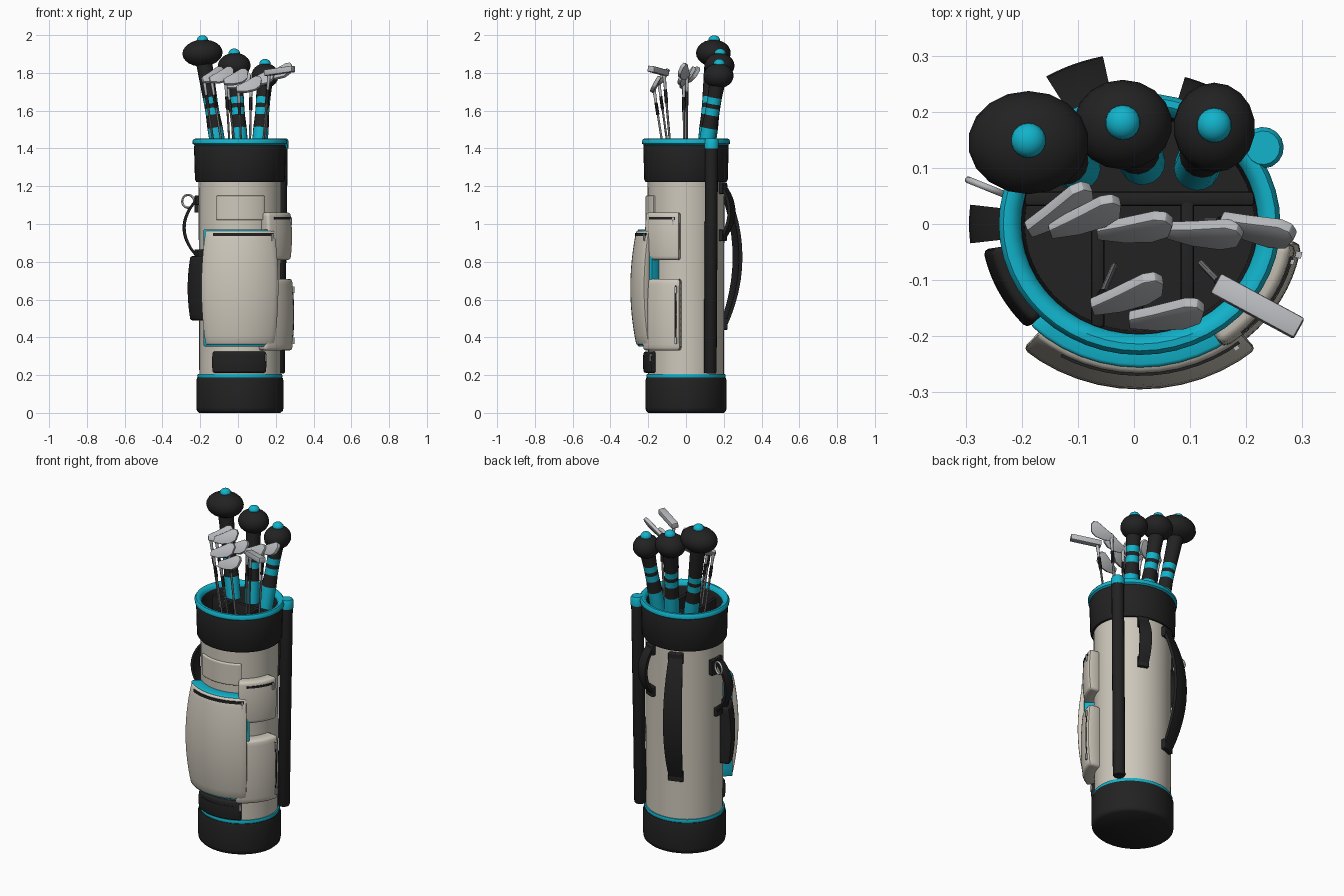
import bpy, bmesh
from math import sin, cos, pi, radians
from mathutils import Vector, Matrix

if "Cube" in bpy.data.objects:
    bpy.data.objects.remove(bpy.data.objects["Cube"])

AXIS_X, OVAL = 0.01, 0.93   # bag axis and front-to-back squash


def material(name, *rgb):
    m = bpy.data.materials.new(name)
    m.use_nodes = True
    m.diffuse_color = (*rgb, 1)
    m.node_tree.nodes["Principled BSDF"].inputs["Base Color"].default_value = (*rgb, 1)
    return m


BLACK = material("black fabric", 0.016, 0.016, 0.016)
CREAM = material("cream canvas", 0.62, 0.58, 0.5)
CYAN = material("cyan trim", 0.006, 0.45, 0.6)
SILVER = material("silver metal", 0.48, 0.49, 0.51)
STEEL = material("steel shaft", 0.2, 0.2, 0.21)


def finish(name, bm, mats, bevel=0.0, sharp=45):
    bmesh.ops.remove_doubles(bm, verts=bm.verts, dist=1e-5)
    bmesh.ops.recalc_face_normals(bm, faces=bm.faces)
    if bevel:
        edges = [e for e in bm.edges if e.calc_face_angle(0) > radians(40)]
        bmesh.ops.bevel(bm, geom=edges, offset=bevel, segments=2, profile=0.5,
                        affect='EDGES', clamp_overlap=True)
    for f in bm.faces:
        f.smooth = True
    me = bpy.data.meshes.new(name)
    bm.to_mesh(me)
    bm.free()
    for m in mats:
        me.materials.append(m)
    me.set_sharp_from_angle(angle=radians(sharp))
    ob = bpy.data.objects.new(name, me)
    bpy.context.collection.objects.link(ob)
    return ob


def lathe(name, profile, mats, place, segments=48, slots=None, sharp=45):
    """Revolve (radius, height) points; slots gives a material per profile step."""
    bm = bmesh.new()
    rings = [[bm.verts.new((r * cos(2 * pi * i / segments), r * sin(2 * pi * i / segments), z))
              for i in range(segments)] for r, z in profile]
    for k, (low, high) in enumerate(zip(rings, rings[1:])):
        for i in range(segments):
            j = (i + 1) % segments
            f = bm.faces.new((low[i], low[j], high[j], high[i]))
            f.material_index = slots[k] if slots else 0
    bmesh.ops.dissolve_degenerate(bm, edges=bm.edges, dist=1e-6)
    bm.transform(place)
    return finish(name, bm, mats, sharp=sharp)


def along(p, q):
    """Matrix that maps local z onto the line from p to q."""
    d = Vector(q) - Vector(p)
    return Matrix.Translation(p) @ d.to_track_quat('Z', 'Y').to_matrix().to_4x4()


def panel(name, a0, a1, z0, z1, r0, r1, mat, bulge=0.0, inner_bulge=0.0, bevel=0.0):
    """Slab wrapped round the bag; angles in degrees from the front towards +x."""
    bm = bmesh.new()
    bmesh.ops.create_grid(bm, x_segments=12, y_segments=12, size=1)
    new = bmesh.ops.extrude_face_region(bm, geom=bm.faces[:], use_keep_orig=True)["geom"]
    for v in new:
        if isinstance(v, bmesh.types.BMVert):
            v.co.z = 1
    for v in bm.verts:
        u, w, outer = v.co
        a = radians(a0 + (a1 - a0) * (u + 1) / 2)
        arch = 1 - w * w
        r = r1 + bulge * arch if outer > 0.5 else r0 + inner_bulge * arch
        v.co = (AXIS_X + r * sin(a), -OVAL * r * cos(a), z0 + (z1 - z0) * (w + 1) / 2)
    return finish(name, bm, [mat], bevel)


def ball(name, centre, size, mat, tilt=0.0):
    bm = bmesh.new()
    bmesh.ops.create_uvsphere(bm, u_segments=18, v_segments=12, radius=1)
    bm.transform(Matrix.Translation(centre) @ Matrix.Rotation(tilt, 4, 'Y') @ Matrix.Diagonal((*size, 1)))
    return finish(name, bm, [mat], sharp=60)


def slab(name, outline, thick, origin, u, w, mat, bevel):
    """Flat outline in the u, w plane, thickened along its normal."""
    bm = bmesh.new()
    n = u.cross(w).normalized() * thick / 2
    sides = [[bm.verts.new(origin + u * a + w * b + n * s) for a, b in outline] for s in (1, -1)]
    bm.faces.new(sides[0])
    bm.faces.new(sides[1][::-1])
    for i in range(len(outline)):
        j = (i + 1) % len(outline)
        bm.faces.new((sides[0][i], sides[1][i], sides[1][j], sides[0][j]))
    return finish(name, bm, [mat], bevel, sharp=25)


# Bag shell
BAG = Matrix.Translation((AXIS_X, 0, 0)) @ Matrix.Diagonal((1, OVAL, 1, 1))
lathe("base", [(0, 0), (.215, 0), (.228, .012), (.231, .03), (.231, .17), (.226, .187), (.2, .19)], [BLACK], BAG)
lathe("base_trim", [(.2, .185), (.222, .185), (.226, .196), (.222, .206), (.2, .206)], [CYAN], BAG)
lathe("body", [(.215, .19), (.217, .7), (.219, 1.24)], [CREAM], BAG)
lathe("collar", [(.21, 1.222), (.23, 1.222), (.238, 1.235), (.243, 1.41), (.238, 1.425), (.22, 1.425),
                 (.21, 1.4), (.205, 1.25), (0, 1.25)], [BLACK], BAG)
lathe("rim", [(.24, 1.418), (.25, 1.425), (.251, 1.44), (.243, 1.451), (.23, 1.452), (.215, 1.44),
              (.211, 1.425), (.24, 1.418)], [CYAN], BAG)

# Dividers inside the mouth
for name, x, y, sx, sy in (("cross_divider", .01, .045, .41, .026),
                           ("left_divider", .095, -.07, .024, .23),
                           ("right_divider", -.065, -.07, .024, .23)):
    bm = bmesh.new()
    bmesh.ops.create_cube(bm, size=1)
    bm.transform(Matrix.Translation((x, y, 1.32)) @ Matrix.Diagonal((sx, sy, .15, 1)))
    finish(name, bm, [BLACK], .006)

# Front pocket and small front pieces
panel("front_pocket_gusset", -45, 45, .352, .972, .2, .275, CYAN, bevel=.006)
panel("front_pocket", -41, 41, .36, .965, .255, .283, CREAM, bulge=.034, bevel=.01)
panel("front_zip", -29, 38, .936, .952, .28, .291, BLACK)
panel("front_zip_pull", 35, 37, .91, .95, .285, .298, SILVER)
panel("front_patch", -34, 36, 1.02, 1.15, .205, .23, CREAM, bevel=.006)
panel("front_low_pouch", -38, 36, .212, .325, .2, .24, BLACK, bulge=.006, bevel=.01)
panel("low_pouch_zip", -30, 32, .292, .3, .235, .246, BLACK)
panel("low_pouch_pull", 33, 35, .275, .312, .235, .249, SILVER)

# Left side pockets with zips
panel("upper_side_pocket", 32, 82, .81, 1.06, .2, .272, CREAM, bulge=.009, bevel=.012)
panel("upper_side_zip", 41, 77, 1.025, 1.037, .265, .279, BLACK)
panel("upper_side_pull", 74, 76, .995, 1.035, .27, .285, SILVER)
panel("lower_side_pocket", 28, 83, .33, .71, .2, .28, CREAM, bulge=.011, bevel=.014)
panel("lower_side_zip", 77, 79, .36, .68, .27, .283, BLACK, bulge=.01)
for z in (.365, .635):
    panel("lower_side_pull", 77, 79.5, z, z + .035, .275, .295, SILVER)

# Right side pouch, carry loop and clip
panel("right_pouch", -80, -45, .49, .83, .2, .268, BLACK, bulge=.015, bevel=.016)
panel("right_pouch_tab", -76, -62, .8, .865, .2, .25, BLACK, bevel=.008)
panel("right_loop", -97, -83, .82, 1.14, .212, .227, BLACK, bulge=.077, inner_bulge=.077)
for z in (.8, 1.1):
    panel("right_loop_end", -98, -82, z, z + .05, .205, .236, BLACK, bevel=.005)
panel("clip_tab", -108, -98, 1.06, 1.15, .205, .243, BLACK, bevel=.005)
ring = [(.034 + .006 * cos(t * pi / 4), .006 * sin(t * pi / 4)) for t in range(9)]
lathe("clip_ring", ring, [SILVER], Matrix.Translation((-.264, .066, 1.12)) @ Matrix.Rotation(radians(-22), 4, 'Z')
      @ Matrix.Rotation(pi / 2, 4, 'X'), segments=24)

# Back handles
for name, a, half, z0, z1, reach in (("carry_handle", 201, 9.5, .45, 1.2, .095),
                                     ("lift_handle", 157, 7, .92, 1.21, .06)):
    panel(name, a - half, a + half, z0, z1, .213, .233, BLACK, reach, reach)
    for z in (z0 - .01, z1 - .05):
        panel(name + "_end", a - half - 1, a + half + 1, z, z + .06, .205, .242, BLACK, bevel=.006)

# Umbrella tube down the back left
lathe("umbrella_tube", [(0, 0), (.03, 0), (.034, .006), (.034, 1.19), (.037, 1.19), (.037, 1.232),
                        (.03, 1.242), (0, 1.242)], [BLACK, CYAN],
      along((.214, .128, .21), (.23, .136, 1.452)), segments=16, slots=[0, 0, 0, 1, 1, 1, 1])

# Covered woods: banded sock, padded head and button
woods = (((-.1, .1, 1.38), (-.188, .145, 1.905), (.108, .092, .071)),
         ((.015, .11, 1.38), (-.02, .177, 1.838), (.088, .08, .068)),
         ((.112, .1, 1.38), (.143, .172, 1.785), (.073, .08, .066)))
for foot, head, size in woods:
    length = (Vector(head) - Vector(foot)).length
    sock = [(0, 0), (.041, 0), (.041, .13), (.037, .2), (.037, .237), (.037, .26), (.038, .295), (.044, length), (0, length)]
    lathe("wood_sock", sock, [BLACK, CYAN], along(foot, head), 16, [1, 1, 0, 1, 0, 1, 0, 0])
    ball("wood_cover", head, size, BLACK, -.06)
    ball("cover_button", (head[0], head[1] + .004, head[2] + size[2] - .003), (.031, .031, .026), CYAN)


def shaft(name, foot, top):
    n = (Vector(top) - Vector(foot)).length
    lathe(name, [(0, 0), (.006, 0), (.006, n * .7), (.009, n * .7), (.009, n * .84), (.007, n * .84),
                 (.01, n), (0, n)], [STEEL, BLACK, SILVER], along(foot, top), 8, [0, 0, 1, 1, 1, 2, 2])


# Irons: foot x, y then heel x, y, z then toe direction in degrees
blade = [(-.01, -.018), (-.012, .014), (.03, .032), (.09, .062), (.112, .06), (.125, .04), (.118, 0), (.09, -.02), (.04, -.026)]
irons = ((-.105, 0, -.18, -.005, 1.765, 25), (-.06, 0, -.14, -.008, 1.765, 13),
         (.0, -.01, -.055, -.012, 1.735, -2), (.06, -.01, .07, -.012, 1.75, -11),
         (.13, .005, .165, .005, 1.785, -21), (-.035, -.075, -.065, -.145, 1.755, 12),
         (.025, -.1, .002, -.17, 1.715, 0))
for fx, fy, hx, hy, hz, turn in irons:
    heel, t = Vector((hx, hy, hz)), radians(turn)
    u = Vector((cos(t), sin(t), .12)).normalized()
    w = Vector((-sin(t) * .5, cos(t) * .5, .87))
    shaft("iron_shaft", (fx, fy, 1.26), heel)
    slab("iron_head", blade, .021, heel, u, w, SILVER, .004)

# Putter
grip = Vector((.165, -.117, 1.8))
shaft("putter_shaft", (.12, -.07, 1.26), grip)
slab("putter_head", [(-.022, -.014), (-.022, .018), (.148, .018), (.148, -.014)], .04, grip,
     Vector((.87, -.47, .13)).normalized(), Vector((0, .1, 1)).normalized(), SILVER, .004)
